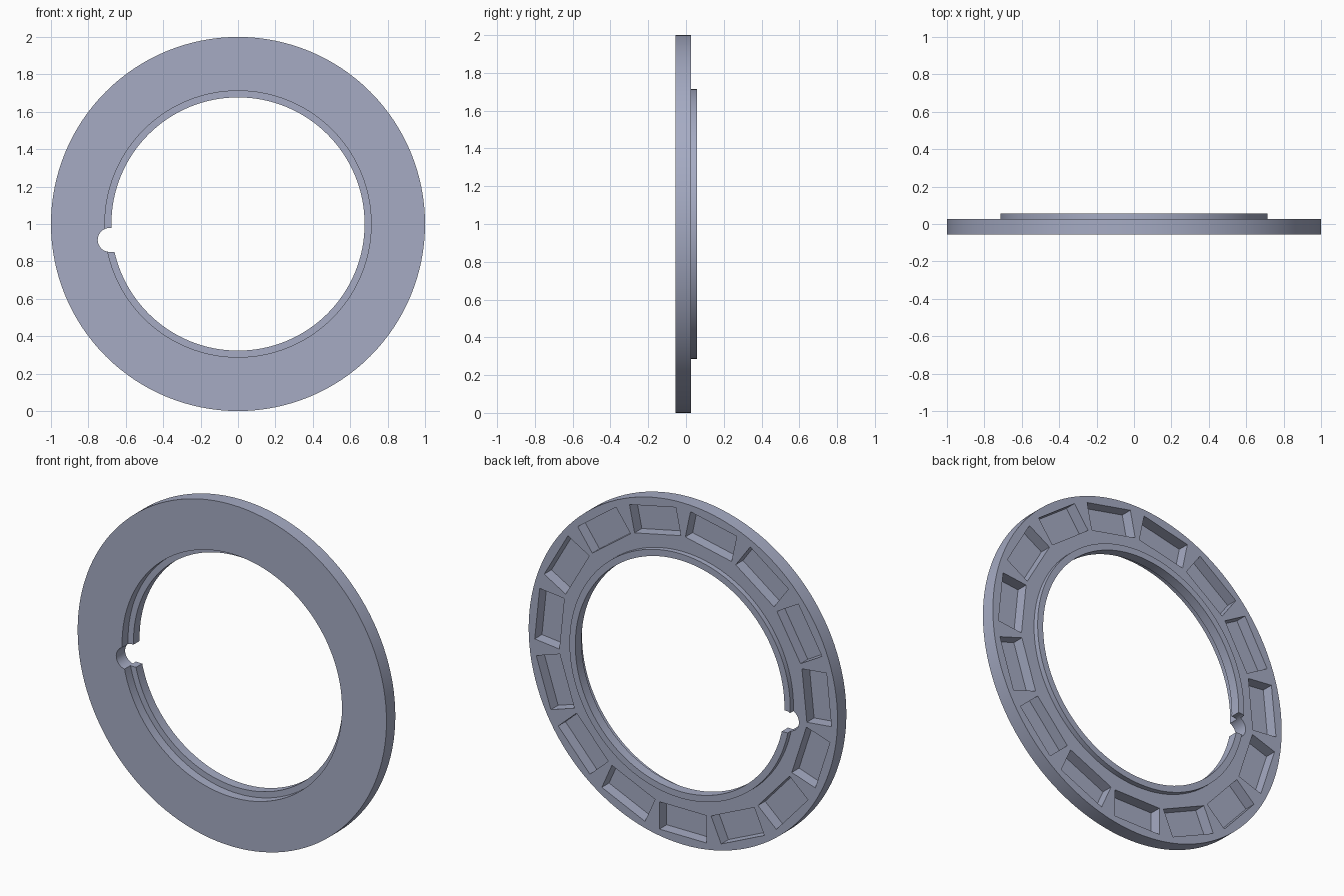
import bpy, bmesh, math

if "Cube" in bpy.data.objects:
    bpy.data.objects.remove(bpy.data.objects["Cube"])

SEGMENTS = 128
CENTRE_Z = 1.0

metal = bpy.data.materials.new("blue_grey")
metal.diffuse_color = (0.38, 0.41, 0.55, 1)
metal.use_nodes = True
metal.node_tree.nodes["Principled BSDF"].inputs["Base Color"].default_value = metal.diffuse_color


def add_object(name, bm):
    bmesh.ops.recalc_face_normals(bm, faces=bm.faces)
    mesh = bpy.data.meshes.new(name)
    bm.to_mesh(mesh)
    bm.free()
    obj = bpy.data.objects.new(name, mesh)
    bpy.context.collection.objects.link(obj)
    mesh.materials.append(metal)
    return obj


def lathe(name, profile):
    """Revolve a closed (radius, y) profile around the y axis."""
    bm = bmesh.new()
    rings = []
    for i in range(SEGMENTS):
        a = 2 * math.pi * i / SEGMENTS
        rings.append([bm.verts.new((r * math.cos(a), y, CENTRE_Z + r * math.sin(a)))
                      for r, y in profile])
    n = len(profile)
    for i in range(SEGMENTS):
        a, b = rings[i], rings[(i + 1) % SEGMENTS]
        for j in range(n):
            k = (j + 1) % n
            bm.faces.new((a[j], a[k], b[k], b[j]))
    return add_object(name, bm)


def add_prism(bm, outline, y0, y1):
    """Closed prism from an (x, z) outline, running along y."""
    front = [bm.verts.new((x, y0, z)) for x, z in outline]
    back = [bm.verts.new((x, y1, z)) for x, z in outline]
    bm.faces.new(front)
    bm.faces.new(back[::-1])
    for i in range(len(outline)):
        j = (i + 1) % len(outline)
        bm.faces.new((front[j], front[i], back[i], back[j]))


def cut(obj, name, bm):
    cutter = add_object(name, bm)
    cutter.hide_render = True
    mod = obj.modifiers.new(name, 'BOOLEAN')
    mod.operation = 'DIFFERENCE'
    mod.solver = 'EXACT'
    mod.object = cutter
    bpy.context.view_layer.objects.active = obj
    bpy.ops.object.modifier_apply(modifier=mod.name)
    bpy.data.objects.remove(cutter)


# Flat ring with a thin stepped lip standing out of the back
ring = lathe("stepped_ring", [(1.0, -0.055), (1.0, 0.027), (0.715, 0.027), (0.715, 0.057),
                              (0.677, 0.057), (0.677, 0.0), (0.712, 0.0), (0.712, -0.055)])

# Fifteen rectangular pockets around the back face
bm = bmesh.new()
for i in range(15):
    a = math.radians(270 + 24 * i)
    c, s = math.cos(a), math.sin(a)
    outline = [(r * c - t * s, CENTRE_Z + r * s + t * c)
               for r, t in ((0.79, -0.153), (0.95, -0.153), (0.95, 0.153), (0.79, 0.153))]
    add_prism(bm, outline, -0.04, 0.1)
cut(ring, "pocket_cutter", bm)

# Round-ended notch in the bore
bm = bmesh.new()
r, x, z = 0.064, -0.686, 0.915
outline = [(x + r * math.cos(a), z + r * math.sin(a))
           for a in (math.radians(90 + 7.5 * i) for i in range(25))]
outline += [(-0.6, z - r), (-0.6, z + r)]
add_prism(bm, outline, -0.2, 0.2)
cut(ring, "notch_cutter", bm)

# Smooth round walls, crisp edges
bpy.ops.object.select_all(action='DESELECT')
ring.select_set(True)
bpy.context.view_layer.objects.active = ring
bpy.ops.object.shade_smooth_by_angle(angle=math.radians(30))
